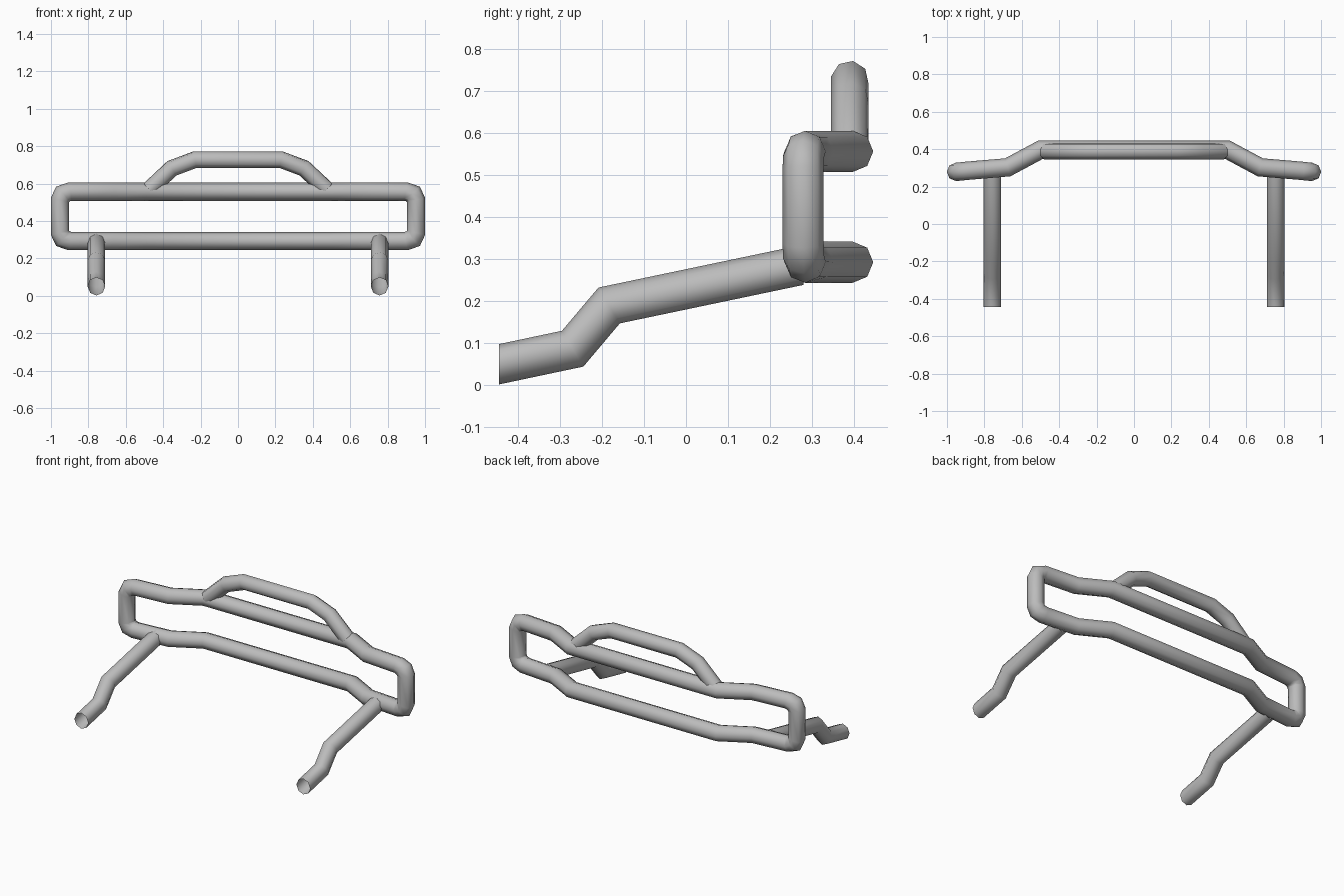
import bpy, bmesh, math
from mathutils import Vector

cube = bpy.data.objects.get("Cube")
if cube:
    bpy.data.objects.remove(cube, do_unlink=True)

SIDES = 8
steel = bpy.data.materials.new("grey steel")
steel.use_nodes = True
GREY = (0.5, 0.5, 0.5, 1)
steel.diffuse_color = GREY
steel.node_tree.nodes["Principled BSDF"].inputs["Base Color"].default_value = GREY


def tube(name, path, radius, ref, closed=False, end_normal=None, turn=0.0):
    """Sweep an open-ended octagon along a path with mitred joints."""
    pts = [Vector(p) for p in path]
    n = len(pts)
    bm = bmesh.new()
    rings = []
    for i, p in enumerate(pts):
        first, last = (not closed and i == 0), (not closed and i == n - 1)
        out = (pts[(i + 1) % n] - p).normalized()
        into = out if first else (p - pts[i - 1]).normalized()
        if last:
            out = into
        plane = (into + out).normalized()
        if end_normal and (first or last):
            plane = Vector(end_normal)
        side = into.cross(Vector(ref)).normalized()
        up = side.cross(into)
        ring = []
        for k in range(SIDES):
            a = 2 * math.pi * k / SIDES + turn
            off = radius * (math.cos(a) * side + math.sin(a) * up)
            # slide along the segment onto the mitre plane
            off -= into * (off.dot(plane) / into.dot(plane))
            ring.append(bm.verts.new(p + off))
        rings.append(ring)
    for i in range(n if closed else n - 1):
        a, b = rings[i], rings[(i + 1) % n]
        for k in range(SIDES):
            j = (k + 1) % SIDES
            bm.faces.new((a[k], a[j], b[j], b[k]))
    bmesh.ops.recalc_face_normals(bm, faces=bm.faces)
    mesh = bpy.data.meshes.new(name)
    bm.to_mesh(mesh)
    bm.free()
    mesh.materials.append(steel)
    obj = bpy.data.objects.new(name, mesh)
    bpy.context.collection.objects.link(obj)
    bpy.ops.object.select_all(action="DESELECT")
    obj.select_set(True)
    bpy.context.view_layer.objects.active = obj
    bpy.ops.object.shade_smooth_by_angle(angle=math.radians(50))
    return obj


def mirror_x(path):
    return [(-x, y, z) for x, y, z in reversed(path)]


# Main loop: upper right quarter, mirrored down and across
MID = 0.425
quarter = [(0.5, 0.397, 0.557), (0.675, 0.303, 0.557), (0.9, 0.284, 0.557),
           (0.937, 0.28, 0.544), (0.952, 0.279, 0.512)]
half = quarter + [(x, y, 2 * MID - z) for x, y, z in reversed(quarter)]
tube("bumper_loop", half + mirror_x(half), 0.049, (0, 1, 0), closed=True)

# Raised hoop over the upper bar
hoop = [(0.23, 0.39, 0.728), (0.353, 0.39, 0.682), (0.475, 0.39, 0.568)]
tube("top_hoop", mirror_x(hoop) + hoop, 0.045, (0, 1, 0), turn=math.radians(10))

# Mounting arms running forward and down
arm = [(-0.445, 0.05), (-0.27, 0.087), (-0.183, 0.19), (0.28, 0.287)]
for label, x in (("left", 0.757), ("right", -0.757)):
    tube(label + "_mounting_arm", [(x, y, z) for y, z in arm], 0.047,
         (1, 0, 0), end_normal=(0, 1, 0))
